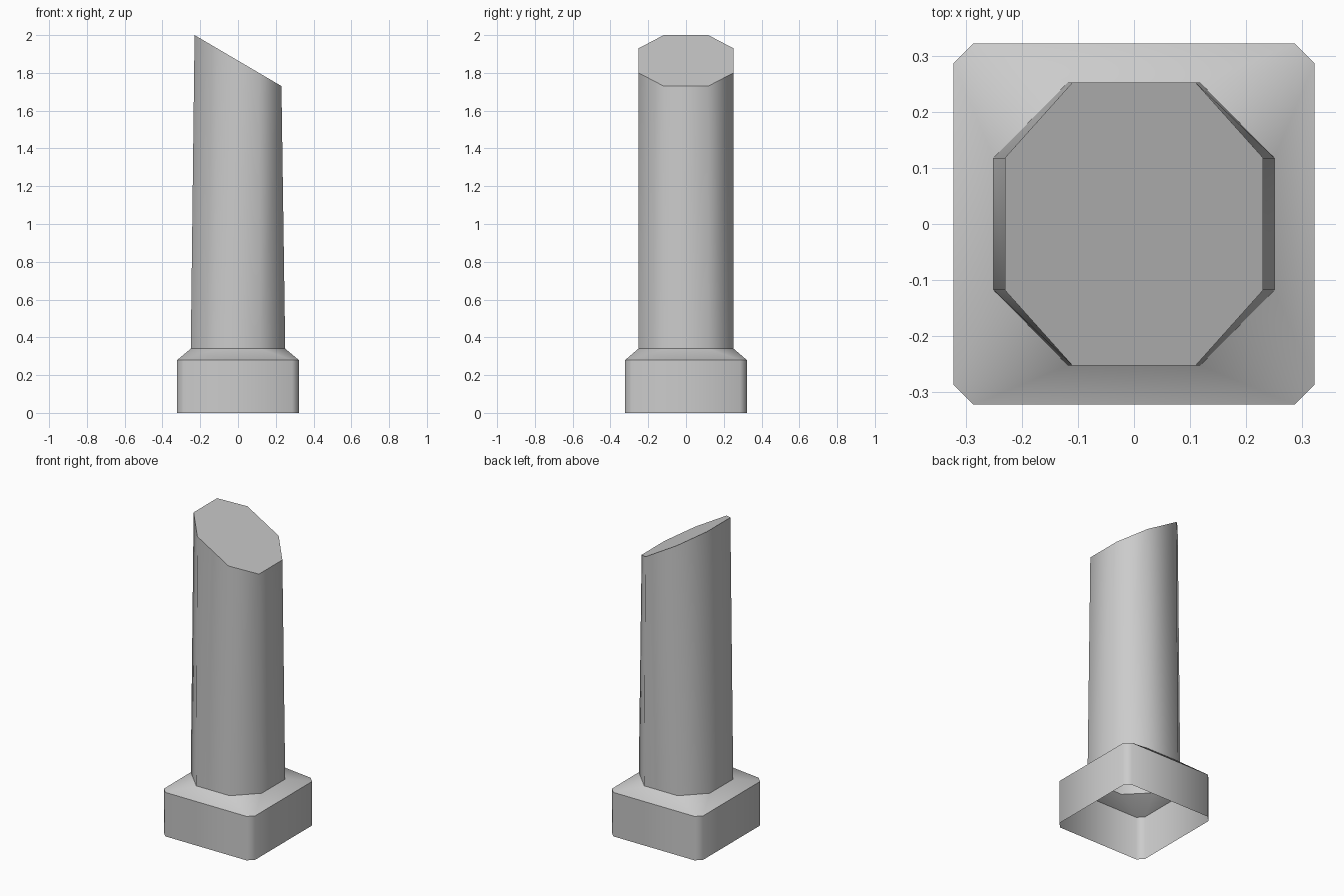
import bpy
import bmesh

cube = bpy.data.objects.get("Cube")
if cube:
    bpy.data.objects.remove(cube, do_unlink=True)

# Single plain grey
grey = bpy.data.materials.new("light_grey")
grey.use_nodes = True
colour = (0.6, 0.6, 0.6, 1)
grey.diffuse_color = colour
grey.node_tree.nodes["Principled BSDF"].inputs["Base Color"].default_value = colour


def octagon(half_x, half_y, flat_x, flat_y, height):
    """Chamfered rectangle ring; height is a function of x."""
    quarter = [(half_x, flat_y), (flat_x, half_y)]
    ring = quarter + [(-x, y) for x, y in reversed(quarter)]
    ring += [(-x, -y) for x, y in ring]
    return [(x, y, height(x)) for x, y in ring]


def loft(name, rings, cap_top=False):
    """Skin stacked rings: smooth around, crisp across each ring."""
    bm = bmesh.new()
    loops = [[bm.verts.new(p) for p in ring] for ring in rings]
    for low, high in zip(loops, loops[1:]):
        for i in range(len(low)):
            j = (i + 1) % len(low)
            bm.faces.new((low[i], low[j], high[j], high[i])).smooth = True
    if cap_top:
        bm.faces.new(loops[-1])
    for loop in loops:
        for a, b in zip(loop, loop[1:] + loop[:1]):
            bm.edges.get((a, b)).smooth = False
    mesh = bpy.data.meshes.new(name)
    bm.to_mesh(mesh)
    bm.free()
    mesh.materials.append(grey)
    obj = bpy.data.objects.new(name, mesh)
    bpy.context.collection.objects.link(obj)
    return obj


base_bottom = octagon(0.322, 0.322, 0.286, 0.286, lambda x: 0)
base_top = octagon(0.322, 0.322, 0.286, 0.286, lambda x: 0.28)
shaft_bottom = octagon(0.25, 0.252, 0.118, 0.118, lambda x: 0.34)
shaft_top = octagon(0.23, 0.252, 0.11, 0.118, lambda x: 1.865 - 0.587 * x)

# Open-bottomed square foot with its sloping collar
loft("base", [base_bottom, base_top, shaft_bottom])

# Tapered octagonal shaft with a slanted top
loft("shaft", [shaft_bottom, shaft_top], cap_top=True)
